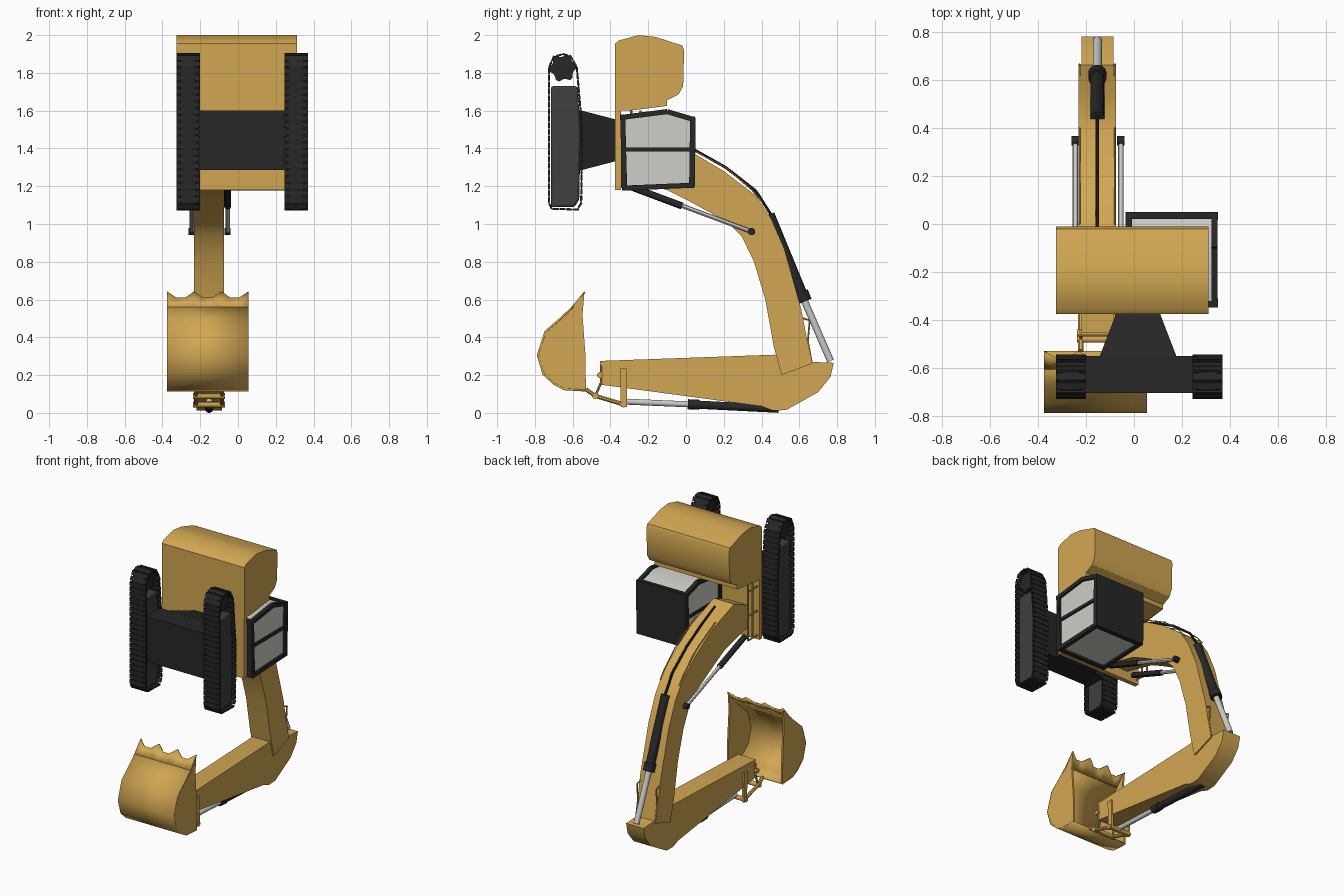
import bpy, bmesh, math
from mathutils import Vector, Matrix

cube = bpy.data.objects.get("Cube")
if cube:
    bpy.data.objects.remove(cube)


def material(name, r, g, b):
    m = bpy.data.materials.new(name)
    m.use_nodes = True
    m.diffuse_color = (r, g, b, 1)
    m.node_tree.nodes["Principled BSDF"].inputs["Base Color"].default_value = (r, g, b, 1)
    return m


YELLOW = material("machine_yellow", 0.64, 0.385, 0.085)
BLACK = material("matte_black", 0.02, 0.02, 0.021)
GREY = material("dark_grey", 0.05, 0.05, 0.05)
GLASS = material("pale_glass", 0.62, 0.62, 0.58)
SILVER = material("silver", 0.58, 0.58, 0.57)


def finish(name, bm, mat, angle=30, recalc=True):
    if recalc:
        bmesh.ops.recalc_face_normals(bm, faces=bm.faces)
    me = bpy.data.meshes.new(name)
    bm.to_mesh(me)
    bm.free()
    for p in me.polygons:
        p.use_smooth = True
    me.set_sharp_from_angle(angle=math.radians(angle))
    me.materials.append(mat)
    ob = bpy.data.objects.new(name, me)
    bpy.context.collection.objects.link(ob)
    return ob


def prism(name, profile, x0, x1, mat, bevel=0):
    """Side profile of (y, z) points pushed across x."""
    bm = bmesh.new()
    f = bm.faces.new([bm.verts.new((x0, y, z)) for y, z in profile])
    new = bmesh.ops.extrude_face_region(bm, geom=[f])["geom"]
    bmesh.ops.translate(bm, verts=[v for v in new if isinstance(v, bmesh.types.BMVert)], vec=(x1 - x0, 0, 0))
    ob = finish(name, bm, mat)
    if bevel:
        mod = ob.modifiers.new("soft_edges", "BEVEL")
        mod.width, mod.segments, mod.limit_method = bevel, 2, "ANGLE"
    return ob


def add_rod(bm, p, q, r, sides=12, r2=None):
    p, q = Vector(p), Vector(q)
    d = q - p
    turn = d.to_track_quat("Z", "Y").to_matrix().to_4x4()
    spin = Matrix.Rotation(math.pi / sides, 4, "Z")
    bmesh.ops.create_cone(bm, cap_ends=True, segments=sides, radius1=r, radius2=r if r2 is None else r2,
                          depth=d.length, matrix=Matrix.Translation((p + q) / 2) @ turn @ spin)


def rod(name, p, q, r, mat, sides=12):
    bm = bmesh.new()
    add_rod(bm, p, q, r, sides)
    return finish(name, bm, mat)


def pipe(name, path, x, r, mat, sides=8):
    bm = bmesh.new()
    for (y0, z0), (y1, z1) in zip(path, path[1:]):
        add_rod(bm, (x, y0, z0), (x, y1, z1), r, sides)
    return finish(name, bm, mat)


def sheet(name, path, x0, x1, thick, mat, closed=False):
    """Thin plate that follows a (y, z) path."""
    bm = bmesh.new()
    rows = [(bm.verts.new((x0, y, z)), bm.verts.new((x1, y, z))) for y, z in path]
    pairs = list(zip(rows, rows[1:])) + ([(rows[-1], rows[0])] if closed else [])
    for a, b in pairs:
        bm.faces.new((a[0], a[1], b[1], b[0]))
    ob = finish(name, bm, mat, 45)
    mod = ob.modifiers.new("thickness", "SOLIDIFY")
    mod.thickness, mod.offset = thick, 0
    return ob


# Crawler tracks
belt = [(-.725, 1.11), (-.71, 1.08), (-.575, 1.077), (-.555, 1.11), (-.55, 1.5),
        (-.578, 1.83), (-.61, 1.885), (-.65, 1.9), (-.7, 1.885), (-.725, 1.83)]
frame = [(-.715, 1.09), (-.59, 1.09), (-.565, 1.13), (-.558, 1.5), (-.575, 1.73), (-.715, 1.73)]


def walk(path, count):
    """Evenly spaced points and directions around a closed path."""
    pts = [Vector((0, y, z)) for y, z in path]
    segs = list(zip(pts, pts[1:] + pts[:1]))
    step = sum((b - a).length for a, b in segs) / count
    along = step / 2
    for a, b in segs:
        length = (b - a).length
        while along < length:
            yield a.lerp(b, along / length), (b - a).normalized()
            along += step
        along -= length


for side, cx in (("right", -.2625), ("left", .3075)):
    bm = bmesh.new()
    for pos, d in walk(belt, 52):
        add_rod_matrix = Matrix.Translation(pos + Vector((cx, 0, 0))) @ \
            Matrix.Rotation(math.atan2(d.z, d.y), 4, "X") @ Matrix.Diagonal((.125, .029, .011, 1))
        bmesh.ops.create_cube(bm, size=1, matrix=add_rod_matrix)
    finish(side + "_track_shoes", bm, BLACK)
    sheet(side + "_track_chain", belt, cx - .048, cx + .048, .005, BLACK, True)
    prism(side + "_track_frame", frame, cx - .045, cx + .045, GREY, .012)
    gear = []
    for i in range(24):
        r = .074 if i % 4 < 2 else .06
        a = math.tau * i / 24
        gear.append((-.652 + r * math.cos(a), 1.826 + r * math.sin(a)))
    prism(side + "_sprocket", gear, cx - .03, cx + .03, BLACK)

# Undercarriage and swivel pedestal
prism("undercarriage", [(-.705, 1.285), (-.55, 1.285), (-.55, 1.6), (-.705, 1.6)], -.22, .265, BLACK)
bm = bmesh.new()
bmesh.ops.create_cube(bm, size=1)
for v in bm.verts:
    top = v.co.y > 0
    v.co = (.017 + v.co.x * (.18 if top else .32), -.37 if top else -.552,
            1.443 + v.co.z * (.22 if top else .315))
finish("swivel_pedestal", bm, BLACK)

# Upper body
prism("deck", [(-.375, 1.18), (-.345, 1.18), (-.345, 1.62), (-.375, 1.62)], -.325, .31, YELLOW)
prism("counterweight", [(-.375, 1.6), (-.375, 1.955), (-.355, 1.972), (-.25, 2), (-.16, 1.99), (-.02, 1.945),
                        (-.01, 1.92), (-.015, 1.73), (-.04, 1.685), (-.1, 1.655), (-.1, 1.625), (-.3, 1.6)],
      -.325, .312, YELLOW)
for z in (1.21, 1.38, 1.55):
    pipe("deck_rail_post", [(-.345, z), (-.24, z)], -.31, .006, YELLOW)
for y in (-.24, -.29):
    pipe("deck_rail_bar", [(y, 1.21), (y, 1.6)], -.31, .006, YELLOW)

# Cab: glass body, black frame bars and black roof
cab = [(-.335, 1.565), (-.1, 1.595), (.035, 1.555), (.03, 1.205), (-.325, 1.19)]
prism("cab_glass", cab, -.025, .335, GLASS)
bm = bmesh.new()
for x in (-.022, .336):
    for (y0, z0), (y1, z1) in zip(cab, cab[1:] + cab[:1]):
        add_rod(bm, (x, y0, z0), (x, y1, z1), .019, 4)
    add_rod(bm, (x, -.33, 1.395), (x, .033, 1.395), .015, 4)
for y, z in cab:
    if y != -.1:
        add_rod(bm, (-.036, y, z), (.35, y, z), .019, 4)
finish("cab_frame", bm, BLACK)
prism("cab_roof", [(.03, 1.195), (.048, 1.195), (.05, 1.565), (.034, 1.565)], -.036, .35, BLACK)
prism("cab_floor", [(-.345, 1.19), (-.325, 1.19), (-.33, 1.57), (-.345, 1.57)], -.036, .35, BLACK)

# Boom
prism("boom", [(-.34, 1.24), (-.1, 1.18), (0, 1.13), (.22, 1.01), (.295, .935), (.36, .8), (.42, .6), (.465, .35),
               (.505, .2), (.665, .26), (.61, .55), (.52, .87), (.45, 1.03), (.37, 1.15), (.2, 1.28), (.04, 1.375),
               (-.2, 1.46), (-.34, 1.4)], -.232, -.075, YELLOW)
pipe("boom_hose", [(-.1, 1.46), (.04, 1.395), (.21, 1.3), (.37, 1.175), (.45, 1.05)], -.153, .008, BLACK)
for x in (-.228, -.08):
    pipe("boom_edge_pipe", [(.0, 1.41), (.21, 1.3), (.35, 1.18), (.4, 1.12)], x, .004, YELLOW)
    pipe("elbow_guard", [(.59, .51), (.655, .49), (.645, .38), (.665, .27)], x, .005, YELLOW)

# Stick
prism("stick", [(-.455, .275), (.47, .308), (.6, .29), (.665, .27), (.782, .265), (.765, .19), (.7, .11),
                (.53, .015), (.46, .012), (.4, .035), (-.455, .15)], -.22, -.085, YELLOW)

# Hydraulic cylinders
MID = -.153
rod("stick_cylinder_barrel", (MID, .44, 1.05), (MID, .625, .6), .03, BLACK, 16)
rod("stick_cylinder_collar", (MID, .61, .64), (MID, .63, .59), .038, BLACK, 16)
rod("stick_cylinder_rod", (MID, .62, .61), (MID, .765, .275), .019, SILVER, 16)
rod("bucket_cylinder_barrel", (MID, .01, .046), (MID, .49, .022), .022, BLACK, 16)
rod("bucket_cylinder_collar", (MID, .01, .046), (MID, .07, .043), .027, BLACK, 16)
rod("bucket_cylinder_rod", (MID, -.33, .06), (MID, .02, .045), .016, SILVER, 16)
for side, x in (("right", -.245), ("left", -.055)):
    rod(side + "_lift_barrel", (x, -.3, 1.2), (x, -.02, 1.095), .019, BLACK)
    rod(side + "_lift_rod", (x, -.03, 1.1), (x, .345, .96), .012, SILVER)
    rod(side + "_lift_pin", (x - .016, .347, .96), (x + .016, .347, .96), .02, BLACK)

# Bucket linkage
for x in (-.222, -.084):
    pipe("link_arm", [(-.53, .125), (-.48, .09), (-.33, .045)], x, .012, YELLOW)
    pipe("link_strut", [(-.45, .25), (-.45, .16), (-.48, .09)], x, .007, YELLOW)
    prism("link_lever", [(-.35, .235), (-.315, .235), (-.312, .03), (-.345, .03)], x - .008, x + .008, YELLOW)
for y, z in ((-.48, .09), (-.33, .045), (-.455, .2)):
    rod("link_pin", (-.238, y, z), (-.07, y, z), .016, YELLOW)

# Bucket: curved shell, side plates and toothed lip
L, R = -.375, .055
shell = [(-.53, .118), (-.645, .125), (-.7, .155), (-.755, .205), (-.785, .305), (-.745, .43),
         (-.67, .495), (-.6, .56)]
sheet("bucket_shell", shell, L, R, .01, YELLOW)
plate = shell + [(-.538, .635), (-.548, .52), (-.532, .3)]
for x in (L, R - .012):
    prism("bucket_side", plate, x, x + .012, YELLOW)
bm = bmesh.new()
low, tip = [], []
for i in range(10):
    x = L + (R - L) * i / 9
    t = 1 if i % 3 == 0 else .62
    low.append(bm.verts.new((x, -.605, .555)))
    tip.append(bm.verts.new((x, -.605 + .07 * t, .555 + .085 * t)))
for i in range(9):
    bm.faces.new((low[i], low[i + 1], tip[i + 1], tip[i]))
lip = finish("bucket_teeth", bm, YELLOW)
mod = lip.modifiers.new("thickness", "SOLIDIFY")
mod.thickness, mod.offset = .01, 0
